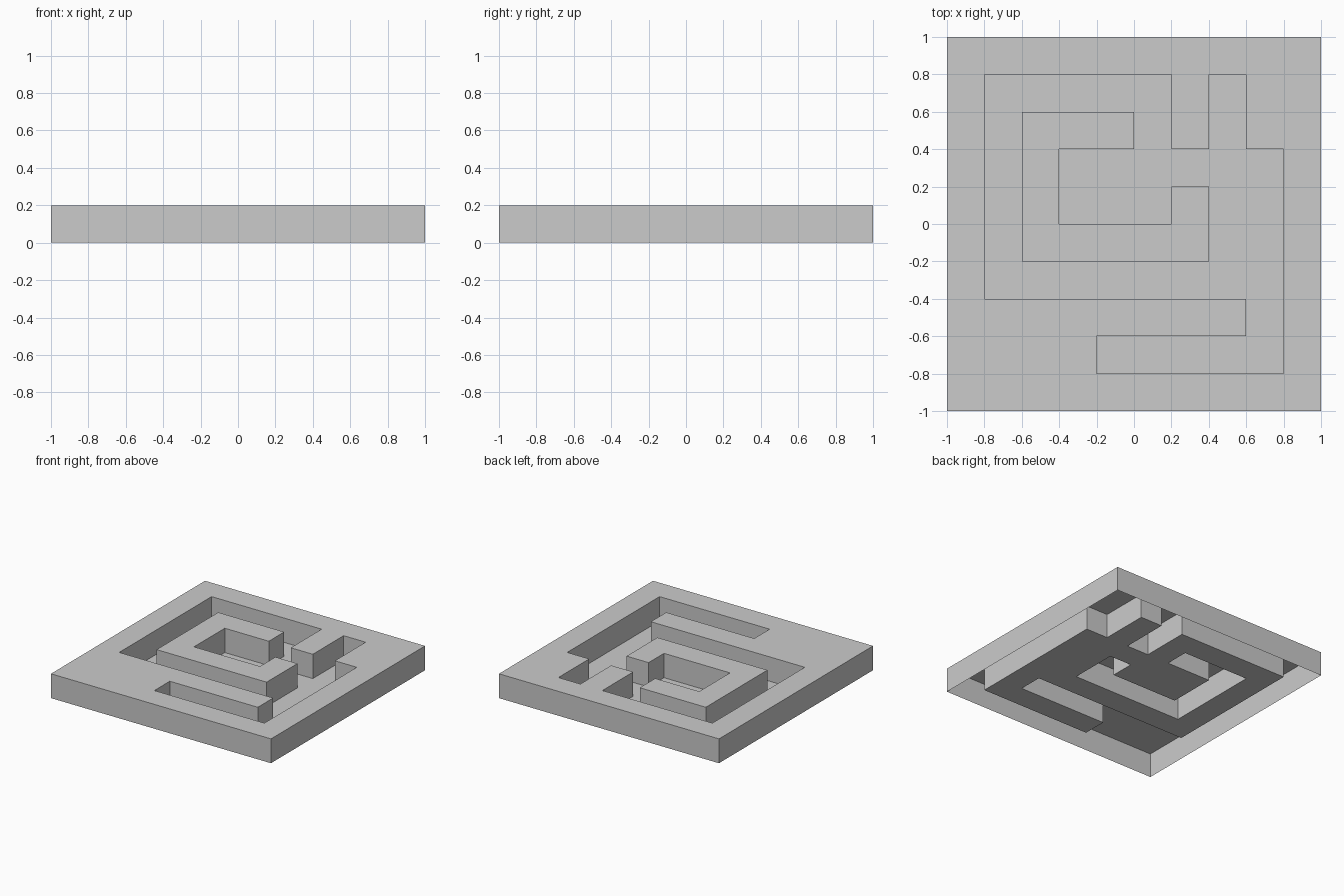
import bpy, bmesh
from math import radians

if "Cube" in bpy.data.objects:
    bpy.data.objects.remove(bpy.data.objects["Cube"])

# Plan of the maze seen from above: # raised, . sunken channel
PLAN = [
    "##########",
    "#.....#.##",
    "#.###.#.##",
    "#.#......#",
    "#.#...#..#",
    "#.#####..#",
    "#........#",
    "########.#",
    "####.....#",
    "##########",
]
N, CELL, HEIGHT = 10, 0.2, 0.2


def raised(col, row):
    return 0 <= col < N and 0 <= row < N and PLAN[row][col] == "#"


bm = bmesh.new()


def quad(*pts):
    bm.faces.new([bm.verts.new(p) for p in pts])


for row in range(N):
    for col in range(N):
        x0, y1 = -1 + col * CELL, 1 - row * CELL
        x1, y0 = x0 + CELL, y1 - CELL
        corners = [(x0, y0), (x1, y0), (x1, y1), (x0, y1)]
        up = raised(col, row)
        # Raised top or channel floor
        quad(*[(x, y, HEIGHT if up else 0) for x, y in corners])
        if not up:
            continue
        # Walls down to the channel or the outer rim; underside stays open
        for i, (dc, dr) in enumerate([(0, 1), (1, 0), (0, -1), (-1, 0)]):
            if not raised(col + dc, row + dr):
                a, b = corners[i], corners[(i + 1) % 4]
                quad((*a, 0), (*b, 0), (*b, HEIGHT), (*a, HEIGHT))

# Weld cells and merge coplanar faces
bmesh.ops.remove_doubles(bm, verts=bm.verts, dist=1e-4)
bmesh.ops.dissolve_limit(bm, angle_limit=radians(1), verts=bm.verts, edges=bm.edges)

mesh = bpy.data.meshes.new("maze_slab")
bm.to_mesh(mesh)
bm.free()
bpy.context.collection.objects.link(bpy.data.objects.new("maze_slab", mesh))
